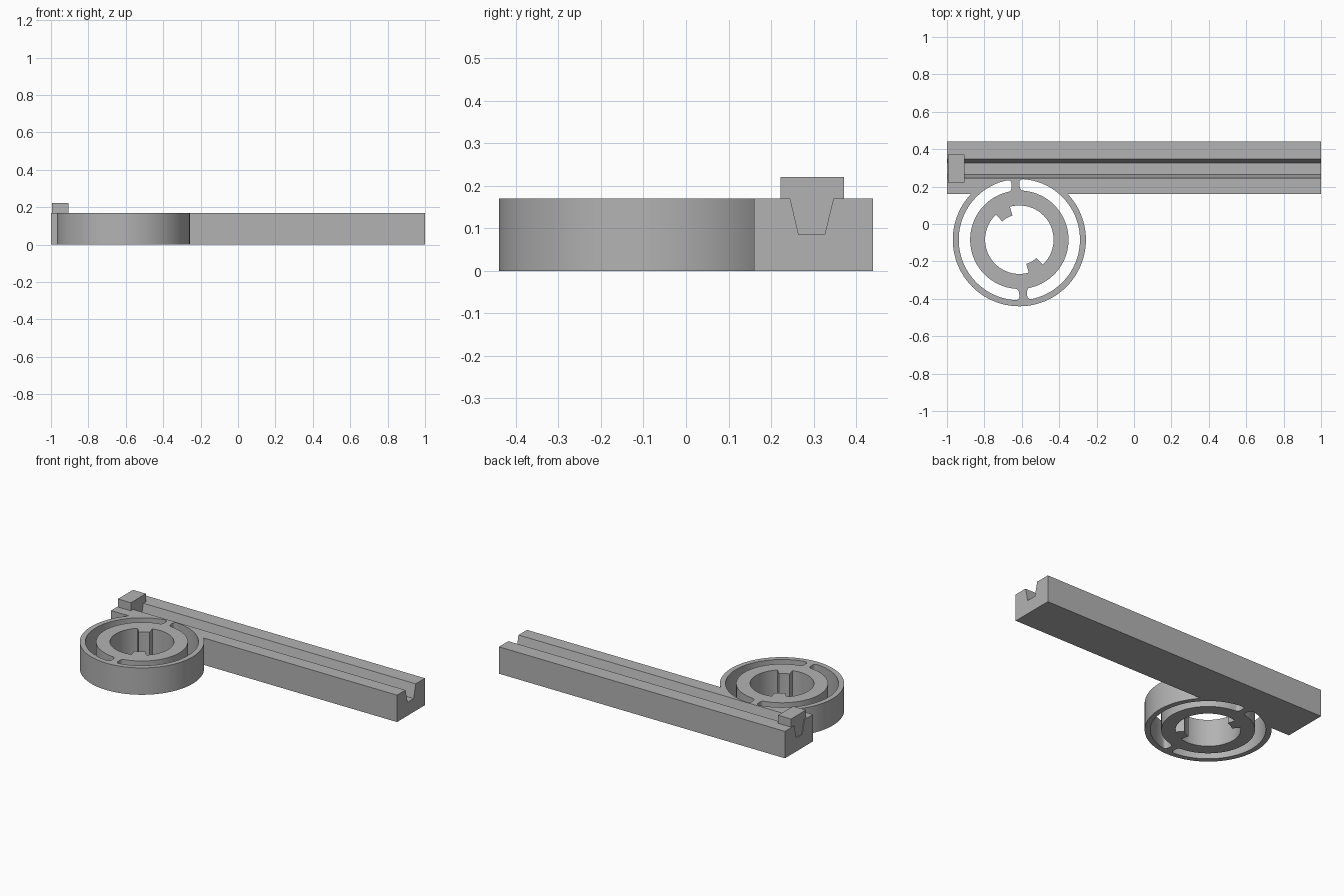
import bpy, bmesh
from math import radians, cos, sin, asin, pi
from mathutils import Vector

cube = bpy.data.objects.get("Cube")
if cube:
    bpy.data.objects.remove(cube)

grey = bpy.data.materials.new("plain grey")
grey.use_nodes = True
COLOUR = (0.45, 0.45, 0.45, 1)
grey.diffuse_color = COLOUR
grey.node_tree.nodes["Principled BSDF"].inputs["Base Color"].default_value = COLOUR

CX, CY = -0.613, -0.084      # wheel centre
H = 0.17                     # height of rail and wheel


def prism(name, points, along, lo, hi, round_corners=0):
    """Extrude a closed outline along 'x' (points are y, z) or 'z' (points are x, y)."""
    bm = bmesh.new()
    if along == "x":
        place, push = (lambda p: (lo, p[0], p[1])), Vector((hi - lo, 0, 0))
    else:
        place, push = (lambda p: (p[0], p[1], lo)), Vector((0, 0, hi - lo))
    face = bm.faces.new([bm.verts.new(place(p)) for p in points])
    top = bmesh.ops.extrude_face_region(bm, geom=[face])["geom"]
    bmesh.ops.translate(bm, vec=push, verts=[g for g in top if isinstance(g, bmesh.types.BMVert)])
    bmesh.ops.recalc_face_normals(bm, faces=bm.faces)
    if round_corners:
        sharp = [e for e in bm.edges
                 if abs(e.verts[0].co.z - e.verts[1].co.z) > 0.01
                 and e.calc_face_angle() > radians(45)]
        bmesh.ops.bevel(bm, geom=sharp, offset=round_corners, segments=5,
                        profile=0.5, affect="EDGES")
    mesh = bpy.data.meshes.new(name)
    bm.to_mesh(mesh)
    bm.free()
    mesh.materials.append(grey)
    obj = bpy.data.objects.new(name, mesh)
    bpy.context.collection.objects.link(obj)
    return obj


def arc(radius, start, end, steps):
    """Points on a circle about the wheel centre, angles in radians."""
    return [(CX + radius * cos(a), CY + radius * sin(a))
            for a in (start + (end - start) * i / steps for i in range(steps + 1))]


def combine(target, tool, operation):
    """Apply a boolean to the target and remove the tool."""
    tool.hide_render = True
    mod = target.modifiers.new("shape", "BOOLEAN")
    mod.operation, mod.object, mod.solver = operation, tool, "EXACT"
    bpy.context.view_layer.objects.active = target
    bpy.ops.object.modifier_apply(modifier=mod.name)
    bpy.data.objects.remove(tool)


# Straight rail joined to a round wheel
body = prism("rail_and_wheel", [(0.16, 0), (0.44, 0), (0.44, H), (0.16, H)], "x", -1, 1)
combine(body, prism("wheel_disc", arc(0.356, 0, 2 * pi, 96)[:-1], "z", 0, H), "UNION")

# Tapered groove along the top of the rail
groove = [(0.265, 0.085), (0.326, 0.085), (0.347, H), (0.245, H)]
raised = groove[:2] + [(0.347, H), (0.347, 0.3), (0.245, 0.3), (0.245, H)]
combine(body, prism("groove_cutter", raised, "x", -1.1, 1.1), "DIFFERENCE")

# Two curved slots, leaving two narrow bridges between rim and hub
OUTER, INNER, HALF_BRIDGE = 0.324, 0.263, 0.021
for turn in (94, 274):
    a, b = radians(turn), radians(turn + 180)
    o, i = asin(HALF_BRIDGE / OUTER), asin(HALF_BRIDGE / INNER)
    outline = arc(OUTER, a + o, b - o, 48) + arc(INNER, b - i, a + i, 48)
    combine(body, prism("slot_cutter", outline, "z", -0.1, 0.3, 0.022), "DIFFERENCE")

# Hub bore with two opposite keys left standing
bore = []
for turn in (106, 286):
    key, key_end, next_key = radians(turn), radians(turn + 27), radians(turn + 180)
    bore += arc(0.134, key, key_end, 6) + arc(0.183, key_end, next_key, 40)
combine(body, prism("bore_cutter", bore, "z", -0.1, 0.3), "DIFFERENCE")

# End stop: a block on the rail with a plug filling the groove
stop = [groove[0], groove[1], groove[2], (0.372, H), (0.372, 0.221),
        (0.222, 0.221), (0.222, H), groove[3]]
end_stop = prism("end_stop", stop, "x", -0.995, -0.905)

# Smooth the round walls and keep the corners crisp
bpy.ops.object.select_all(action="DESELECT")
body.select_set(True)
bpy.context.view_layer.objects.active = body
bpy.ops.object.shade_smooth_by_angle(angle=radians(30))
